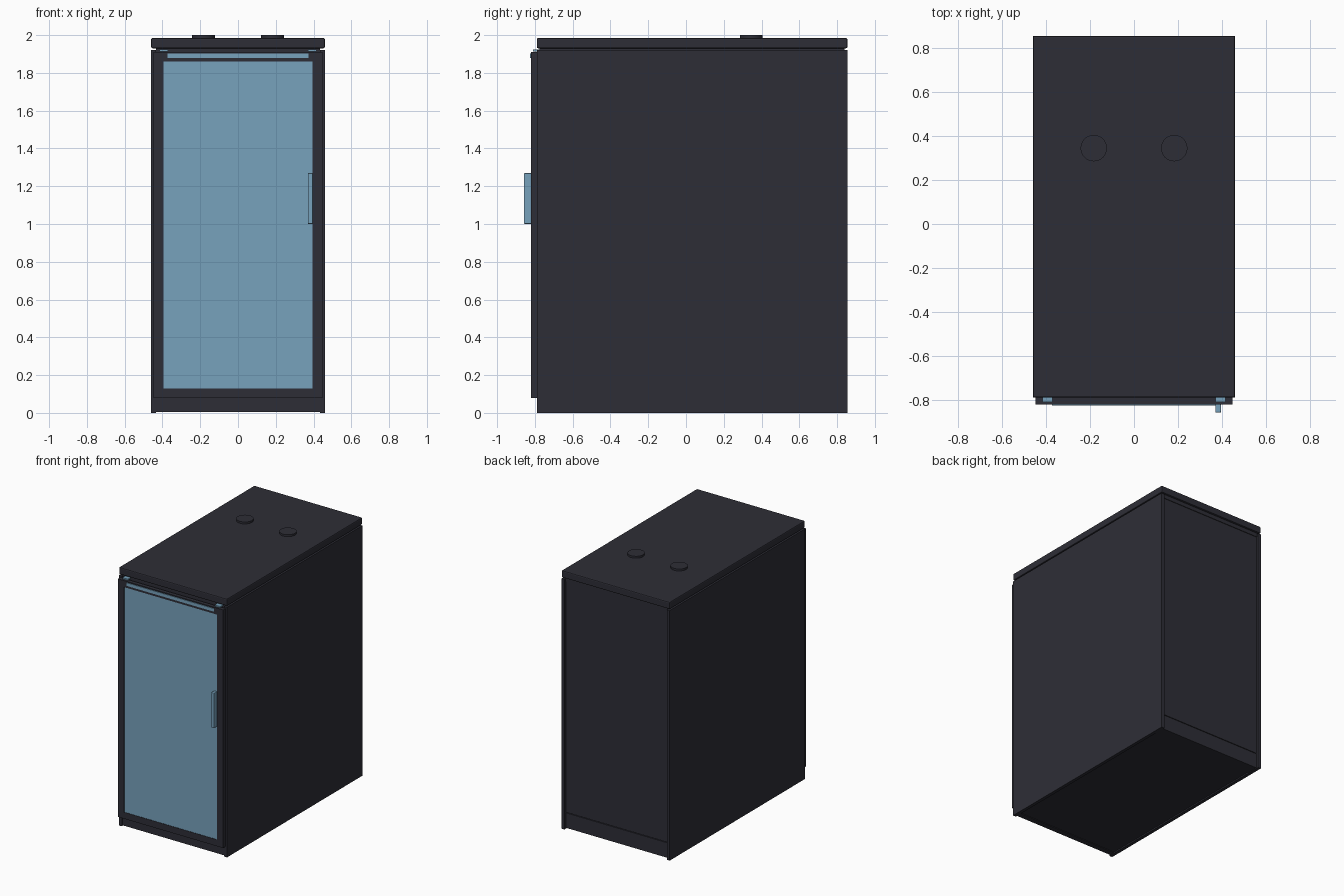
import bpy
import bmesh
from mathutils import Matrix, Vector

if "Cube" in bpy.data.objects:
    bpy.data.objects.remove(bpy.data.objects["Cube"], do_unlink=True)


def make_material(name, rgb):
    mat = bpy.data.materials.new(name)
    mat.use_nodes = True
    color = (*rgb, 1)
    mat.diffuse_color = color
    mat.node_tree.nodes["Principled BSDF"].inputs["Base Color"].default_value = color
    return mat


dark = make_material("charcoal", (0.027, 0.027, 0.037))
blue = make_material("pale_blue", (0.185, 0.36, 0.505))


def finish(name, bm, mat, bevel=0):
    mesh = bpy.data.meshes.new(name)
    bm.to_mesh(mesh)
    bm.free()
    mesh.materials.append(mat)
    obj = bpy.data.objects.new(name, mesh)
    bpy.context.collection.objects.link(obj)
    if bevel:
        mod = obj.modifiers.new("Bevel", "BEVEL")
        mod.width = bevel
        mod.segments = 2
    return obj


def box(name, xs, ys, zs, mat=dark, bevel=0):
    lo, hi = Vector((xs[0], ys[0], zs[0])), Vector((xs[1], ys[1], zs[1]))
    bm = bmesh.new()
    bmesh.ops.create_cube(
        bm, size=1,
        matrix=Matrix.Translation((lo + hi) / 2) @ Matrix.Diagonal((*(hi - lo), 1)))
    return finish(name, bm, mat, bevel)


# Cabinet shell: core, plinths, side panels and lid
FRONT, BACK, SIDE, INNER = -0.79, 0.855, 0.46, 0.435
PLINTH, DOOR_TOP, GAP = 0.08, 1.91, 0.015
box("cabinet_core", (-INNER, INNER), (FRONT + GAP, BACK - 0.1), (0.01, DOOR_TOP))
box("front_plinth", (-INNER, INNER), (FRONT + GAP / 2, FRONT + 0.05), (0.005, PLINTH))
box("back_plinth", (-INNER, INNER), (BACK - 0.11, BACK - 0.02), (0.005, 0.12))
box("back_panel", (-INNER, INNER), (BACK - 0.11, BACK - 0.02), (0.125, DOOR_TOP))
box("lid_neck", (-INNER, INNER), (FRONT + GAP, BACK - GAP), (1.9, 1.94))
box("lid", (-SIDE, SIDE), (FRONT, BACK), (1.93, 1.985), bevel=0.008)

for side, label in ((-1, "right"), (1, "left")):
    box(label + "_side_panel", sorted((side * INNER, side * SIDE)),
        (FRONT, BACK), (0, 1.922))
    # Slim hinge plates above the door
    box(label + "_hinge", sorted((side * 0.37, side * 0.415)),
        (FRONT - 0.02, FRONT + 0.03), (1.914, 1.924), blue)
    # Round caps on the lid
    bm = bmesh.new()
    bmesh.ops.create_cone(
        bm, cap_ends=True, segments=32, radius1=0.06, radius2=0.06, depth=0.03,
        matrix=Matrix.Translation((side * 0.183, 0.345, 1.985)))
    cap = finish(label + "_lid_cap", bm, dark)
    bpy.ops.object.select_all(action="DESELECT")
    cap.select_set(True)
    bpy.context.view_layer.objects.active = cap
    bpy.ops.object.shade_smooth_by_angle()

# Door frame with its pane, top strip and grip
DOOR_FRONT = -0.82
PANE_X, PANE_Z, DOOR_X = 0.395, (0.13, 1.86), 0.447
door_depth = (DOOR_FRONT, FRONT)
for side, label in ((-1, "right"), (1, "left")):
    box("door_%s_stile" % label, sorted((side * PANE_X, side * DOOR_X)),
        door_depth, (PLINTH, DOOR_TOP))
box("door_bottom_rail", (-PANE_X, PANE_X), door_depth, (PLINTH, PANE_Z[0]))
box("door_top_rail", (-PANE_X, PANE_X), door_depth, (PANE_Z[1], DOOR_TOP))
box("door_backing", (-0.43, 0.43), (FRONT - 0.005, FRONT + GAP), (PLINTH + 0.01, 1.9))
box("door_pane", (-PANE_X, PANE_X), (DOOR_FRONT + 0.003, FRONT), PANE_Z, blue)
box("door_top_strip", (-0.372, 0.372), (DOOR_FRONT - 0.005, DOOR_FRONT + 0.002),
    (1.878, 1.902), blue)
box("door_handle", (0.37, 0.396), (-0.858, DOOR_FRONT + 0.002), (1.0, 1.27), blue,
    bevel=0.005)
